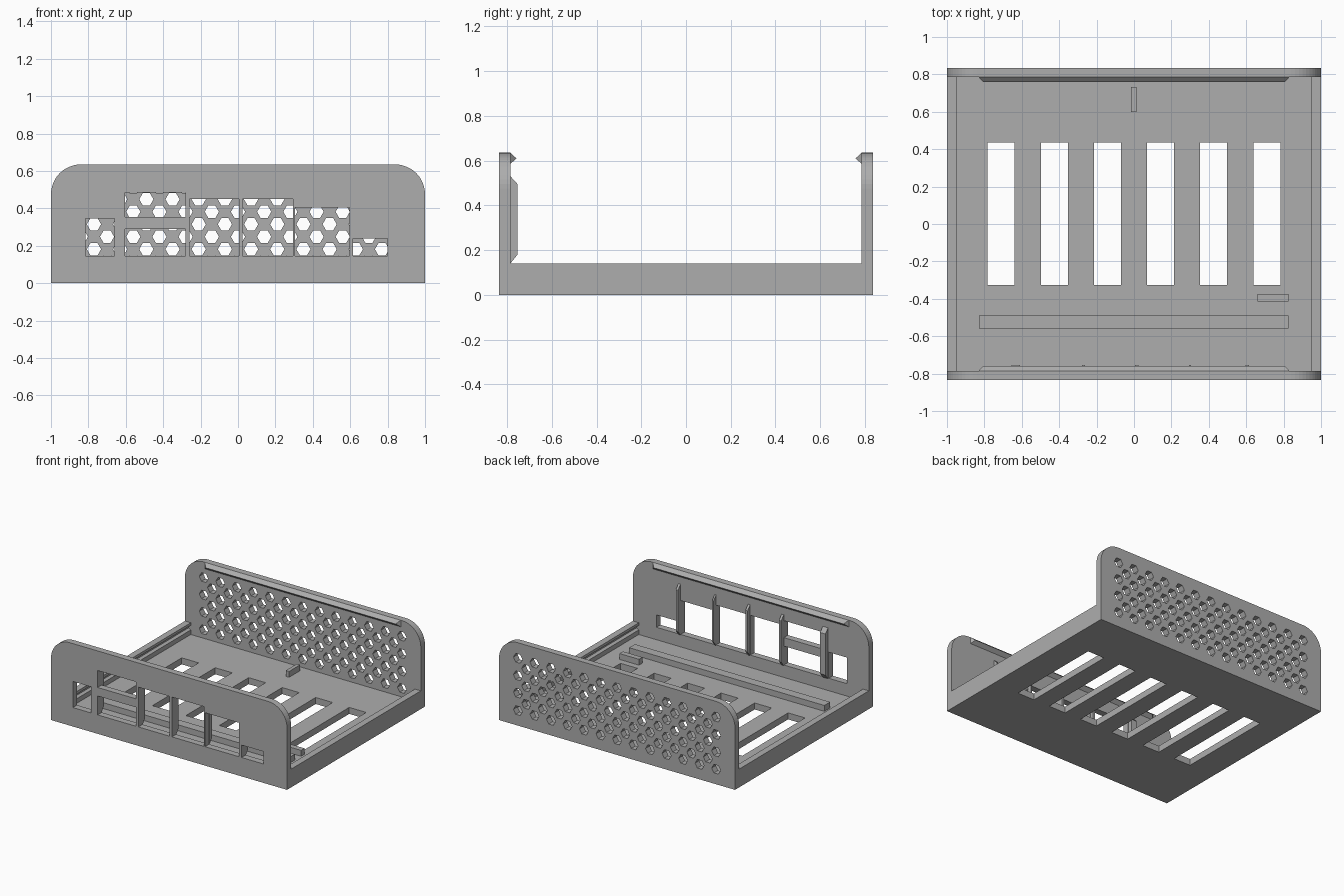
import bpy, bmesh, math
from mathutils import Vector

cube = bpy.data.objects.get("Cube")
if cube:
    bpy.data.objects.remove(cube, do_unlink=True)

grey = bpy.data.materials.new("plain grey")
grey.use_nodes = True
GREY = (0.42, 0.42, 0.42, 1)
grey.diffuse_color = GREY
grey.node_tree.nodes["Principled BSDF"].inputs["Base Color"].default_value = GREY

T = 0.05            # sheet thickness
FRONT, BACK = -0.835, 0.835
INNER = BACK - T    # inner face of the end plates
WALL_TOP = 0.14


def add_prism(bm, points, axis, a, b):
    """Extrude a 2D outline along an axis: 'x' takes (y, z), 'y' (x, z), 'z' (x, y)."""
    place = {"x": lambda p, d: (d, p[0], p[1]),
             "y": lambda p, d: (p[0], d, p[1]),
             "z": lambda p, d: (p[0], p[1], d)}[axis]
    face = bm.faces.new([bm.verts.new(place(p, a)) for p in points])
    out = bmesh.ops.extrude_face_region(bm, geom=[face])
    shift = Vector(place((0, 0), b - a))
    verts = [g for g in out["geom"] if isinstance(g, bmesh.types.BMVert)]
    bmesh.ops.translate(bm, verts=verts, vec=shift)


def rect(u0, u1, v0, v1):
    return [(u0, v0), (u1, v0), (u1, v1), (u0, v1)]


def make(name, prisms):
    bm = bmesh.new()
    for points, axis, a, b in prisms:
        add_prism(bm, points, axis, a, b)
    bmesh.ops.recalc_face_normals(bm, faces=bm.faces)
    mesh = bpy.data.meshes.new(name)
    bm.to_mesh(mesh)
    bm.free()
    mesh.materials.append(grey)
    obj = bpy.data.objects.new(name, mesh)
    bpy.context.collection.objects.link(obj)
    return obj


def cut(obj, prisms):
    cutter = make("cutter", prisms)
    cutter.hide_render = True
    mod = obj.modifiers.new("cut", "BOOLEAN")
    mod.operation, mod.solver, mod.object = "DIFFERENCE", "EXACT", cutter
    graph = bpy.context.evaluated_depsgraph_get()
    mesh = bpy.data.meshes.new_from_object(obj.evaluated_get(graph))
    obj.modifiers.clear()
    obj.data = mesh
    bpy.data.objects.remove(cutter, do_unlink=True)


def plate_outline(height=0.635, r=0.16, steps=12):
    arc = [(1 - r + r * math.cos(t), height - r + r * math.sin(t))
           for t in (math.pi / 2 * i / steps for i in range(steps + 1))]
    return [(-1, 0), (1, 0)] + arc + [(-x, z) for x, z in reversed(arc)]


# Floor with ventilation slots
floor = make("floor", [(rect(-0.95, 0.95, -INNER, INNER), "z", 0, T)])
slot_x = [0.284 * (i - 2.5) for i in range(6)]
cut(floor, [(rect(x - 0.072, x + 0.072, -0.325, 0.435), "z", -0.1, 0.2) for x in slot_x])

# Low side walls, each with a groove on the inner face
for side, name in ((-1, "right_wall"), (1, "left_wall")):
    outline = [(1, 0), (1, WALL_TOP), (0.95, WALL_TOP), (0.95, 0.12),
               (0.97, 0.11), (0.97, 0.095), (0.95, 0.085), (0.95, 0)]
    make(name, [([(side * x, z) for x, z in outline], "y", -INNER, INNER)])

# Front plate with port windows
windows = [(-0.815, -0.66, 0.345), (-0.605, -0.28, 0.29), (-0.26, 0.005, 0.45),
           (0.025, 0.295, 0.45), (0.305, 0.595, 0.405), (0.615, 0.8, 0.24)]
front = make("front_plate", [(plate_outline(), "y", FRONT, -INNER)])
holes = [rect(a, b, 0.145, top) for a, b, top in windows]
holes.append(rect(-0.605, -0.28, 0.355, 0.485))
cut(front, [(h, "y", -1, -0.6) for h in holes])

# Back plate with staggered hexagonal vents
back = make("back_plate", [(plate_outline(), "y", INNER, BACK)])
vents = []
for row in range(7):
    shift = row % 2
    for col in range(13 - shift):
        cx, cz = -0.84 + 0.14 * (col + shift / 2), 0.115 + 0.0667 * row
        vents.append(([(cx + 0.038 * math.cos(k * math.pi / 3),
                        cz + 0.038 * math.sin(k * math.pi / 3)) for k in range(6)],
                      "y", 0.6, 1))
cut(back, vents)

# Stiffening ribs between the windows
for i, (x, w) in enumerate([(-0.632, 0.045), (-0.27, 0.018), (0.015, 0.018),
                            (0.3, 0.012), (0.605, 0.018)]):
    profile = [(-INNER, 0.14), (-0.753, 0.18), (-0.753, 0.495), (-INNER, 0.53)]
    make(f"front_rib_{i + 1}", [(profile, "x", x - w / 2, x + w / 2)])

# Snap ridges along the top of both plates, tapered at the ends
for side, name in ((-1, "front_snap_ridge"), (1, "back_snap_ridge")):
    ridge = make(name, [([(side * INNER, 0.635), (side * 0.758, 0.61),
                          (side * INNER, 0.585)], "x", -0.83, 0.83)])
    for v in ridge.data.vertices:
        if abs(v.co.y) < 0.77:
            v.co.x *= 0.97

# Locating bars on the floor
for name, box in (("long_bar", (-0.83, 0.825, -0.56, -0.49)),
                  ("short_bar", (0.66, 0.825, -0.415, -0.373)),
                  ("back_stop", (-0.015, 0.013, 0.6, 0.733))):
    make(name, [(rect(*box), "z", T, 0.095)])
